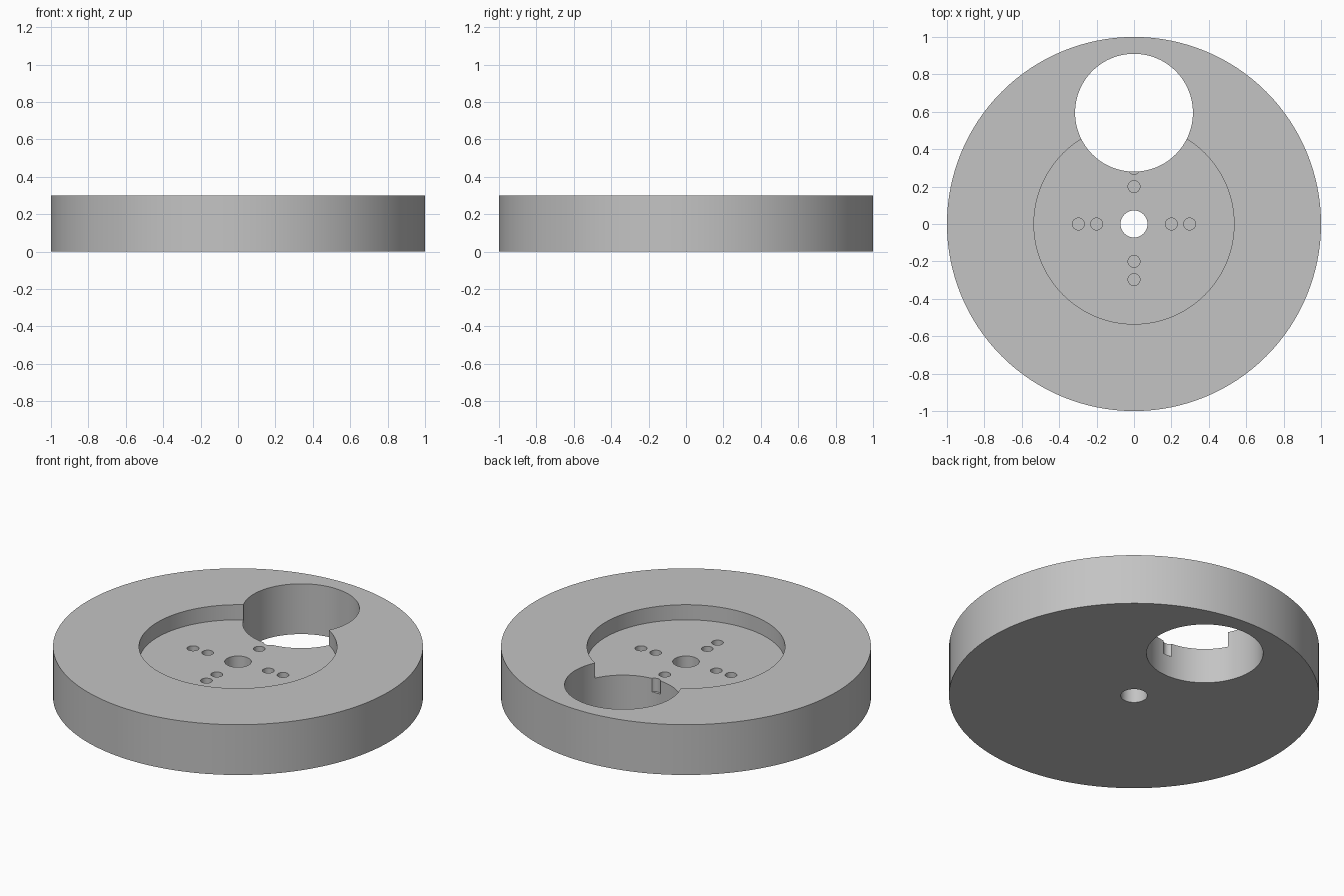
import bpy
from math import radians

cube = bpy.data.objects.get("Cube")
if cube:
    bpy.data.objects.remove(cube, do_unlink=True)

HEIGHT = 0.3
FLOOR = 0.21        # floor of the round recess
PILOT_BOTTOM = 0.13  # bottom of the blind holes

grey = bpy.data.materials.new("light grey")
grey.use_nodes = True
colour = (0.55, 0.55, 0.55, 1)
grey.diffuse_color = colour
grey.node_tree.nodes["Principled BSDF"].inputs["Base Color"].default_value = colour


def cylinder(name, radius, low, high, x=0, y=0, sides=128):
    bpy.ops.mesh.primitive_cylinder_add(
        vertices=sides, radius=radius, depth=high - low,
        location=(x, y, (low + high) / 2))
    obj = bpy.context.object
    obj.name = name
    obj.data.materials.append(grey)
    return obj


# Solid disc
disc = cylinder("disc", 1, 0, HEIGHT)

# Recess, axle hole and large offset opening
cutters = [
    cylinder("recess_cutter", 0.535, FLOOR, HEIGHT + 0.1),
    cylinder("axle_hole_cutter", 0.072, -0.1, HEIGHT + 0.1, sides=64),
    cylinder("opening_cutter", 0.315, -0.1, HEIGHT + 0.1, y=0.595),
]

# Cross of blind screw holes; the far back one breaks into the opening
for dx, dy in ((1, 0), (-1, 0), (0, 1), (0, -1)):
    for r in (0.2, 0.297):
        cutters.append(cylinder("screw_hole_cutter", 0.032, PILOT_BOTTOM,
                                HEIGHT + 0.05, dx * r, dy * r, 32))

# Cut every hole, then drop the cutters
bpy.ops.object.select_all(action="DESELECT")
disc.select_set(True)
bpy.context.view_layer.objects.active = disc
for cutter in cutters:
    cutter.hide_render = True
    cut = disc.modifiers.new("cut", "BOOLEAN")
    cut.operation = "DIFFERENCE"
    cut.solver = "EXACT"
    cut.object = cutter
    bpy.ops.object.modifier_apply(modifier=cut.name)
    bpy.data.objects.remove(cutter, do_unlink=True)

bpy.ops.object.shade_smooth_by_angle(angle=radians(30))
